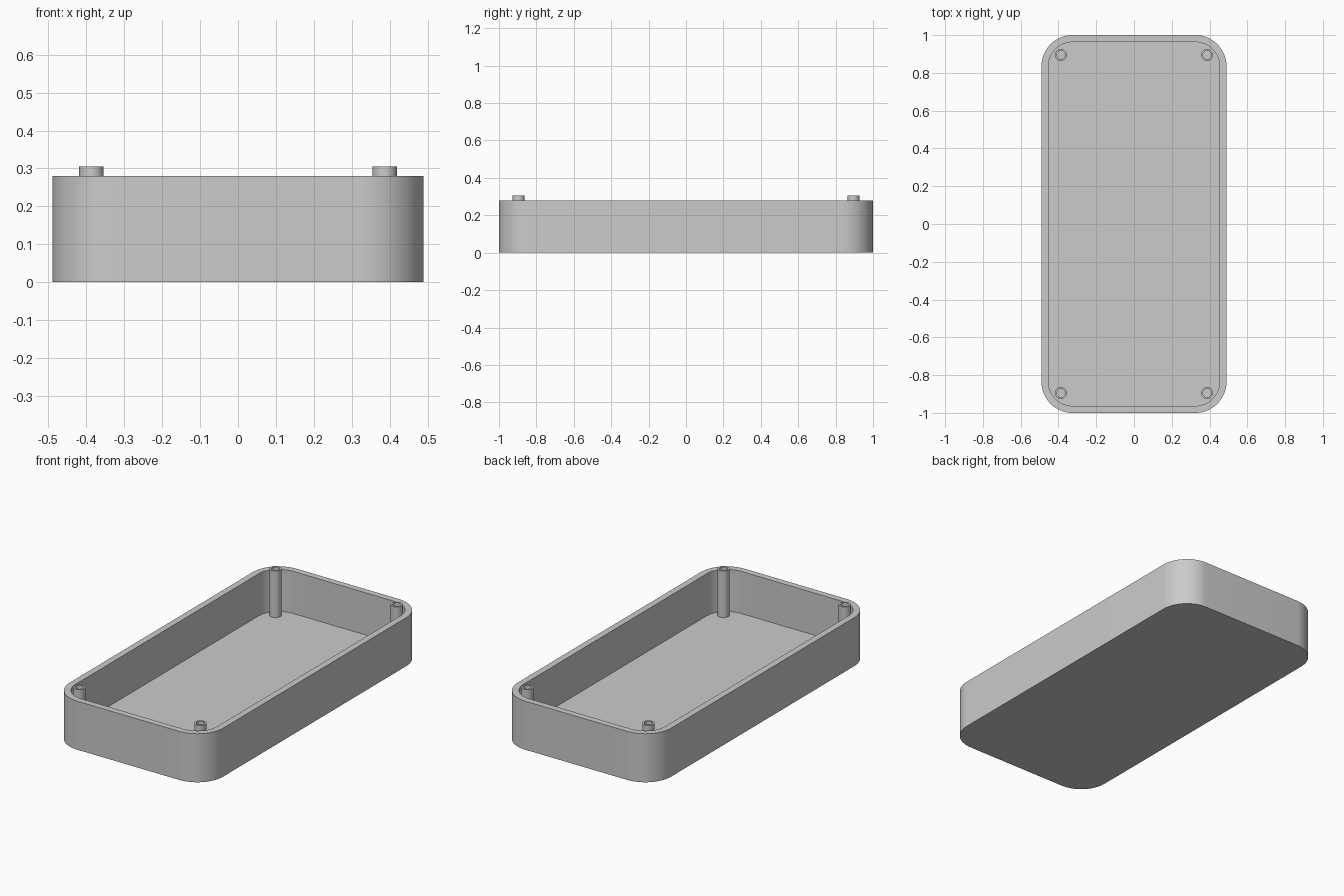
import bpy
import bmesh
from math import cos, sin, pi, radians

cube = bpy.data.objects.get("Cube")
if cube:
    bpy.data.objects.remove(cube, do_unlink=True)

HALF_X, HALF_Y, HEIGHT = 0.49, 1.0, 0.28
CORNER, WALL, FLOOR = 0.165, 0.037, 0.037
POST_X, POST_Y, POST_TOP = 0.387, 0.895, 0.305
POST_R, HOLE_R = 0.032, 0.022

grey = bpy.data.materials.new("plain grey")
grey.use_nodes = True
colour = (0.6, 0.6, 0.6, 1)
grey.diffuse_color = colour
grey.node_tree.nodes["Principled BSDF"].inputs["Base Color"].default_value = colour


def rounded_rectangle(inset, z, steps=16):
    """Outline of the tray, moved inward by the inset."""
    r = CORNER - inset
    points = []
    for q, (sx, sy) in enumerate([(1, 1), (-1, 1), (-1, -1), (1, -1)]):
        for i in range(steps + 1):
            a = (q + i / steps) * pi / 2
            points.append((sx * (HALF_X - CORNER) + r * cos(a),
                           sy * (HALF_Y - CORNER) + r * sin(a), z))
    return points


def circle(r, z, steps=32):
    return [(r * cos(2 * pi * i / steps), r * sin(2 * pi * i / steps), z)
            for i in range(steps)]


def loft(name, outlines, capped):
    """Skin a row of matching outlines, optionally closing both ends."""
    bm = bmesh.new()
    rings = [[bm.verts.new(p) for p in outline] for outline in outlines]
    for low, high in zip(rings, rings[1:]):
        for i in range(len(low)):
            j = (i + 1) % len(low)
            bm.faces.new((low[i], low[j], high[j], high[i]))
    if capped:
        bm.faces.new(rings[0][::-1])
        bm.faces.new(rings[-1])
    mesh = bpy.data.meshes.new(name)
    bm.to_mesh(mesh)
    bm.free()
    mesh.materials.append(grey)
    obj = bpy.data.objects.new(name, mesh)
    bpy.context.collection.objects.link(obj)
    bpy.ops.object.select_all(action="DESELECT")
    obj.select_set(True)
    bpy.context.view_layer.objects.active = obj
    bpy.ops.object.shade_smooth_by_angle(angle=radians(30))
    return obj


# Open tray: outside wall, rim, inside wall and floor
loft("tray", [rounded_rectangle(0, 0), rounded_rectangle(0, HEIGHT),
              rounded_rectangle(WALL, HEIGHT), rounded_rectangle(WALL, FLOOR)], True)

# Hollow screw posts standing on the floor in the four corners
for side, sx in (("left", 1), ("right", -1)):
    for end, sy in (("front", -1), ("back", 1)):
        post = loft(f"{end}_{side}_post",
                    [circle(POST_R, FLOOR), circle(POST_R, POST_TOP),
                     circle(HOLE_R, POST_TOP), circle(HOLE_R, FLOOR)], False)
        post.location = (sx * POST_X, sy * POST_Y, 0)
